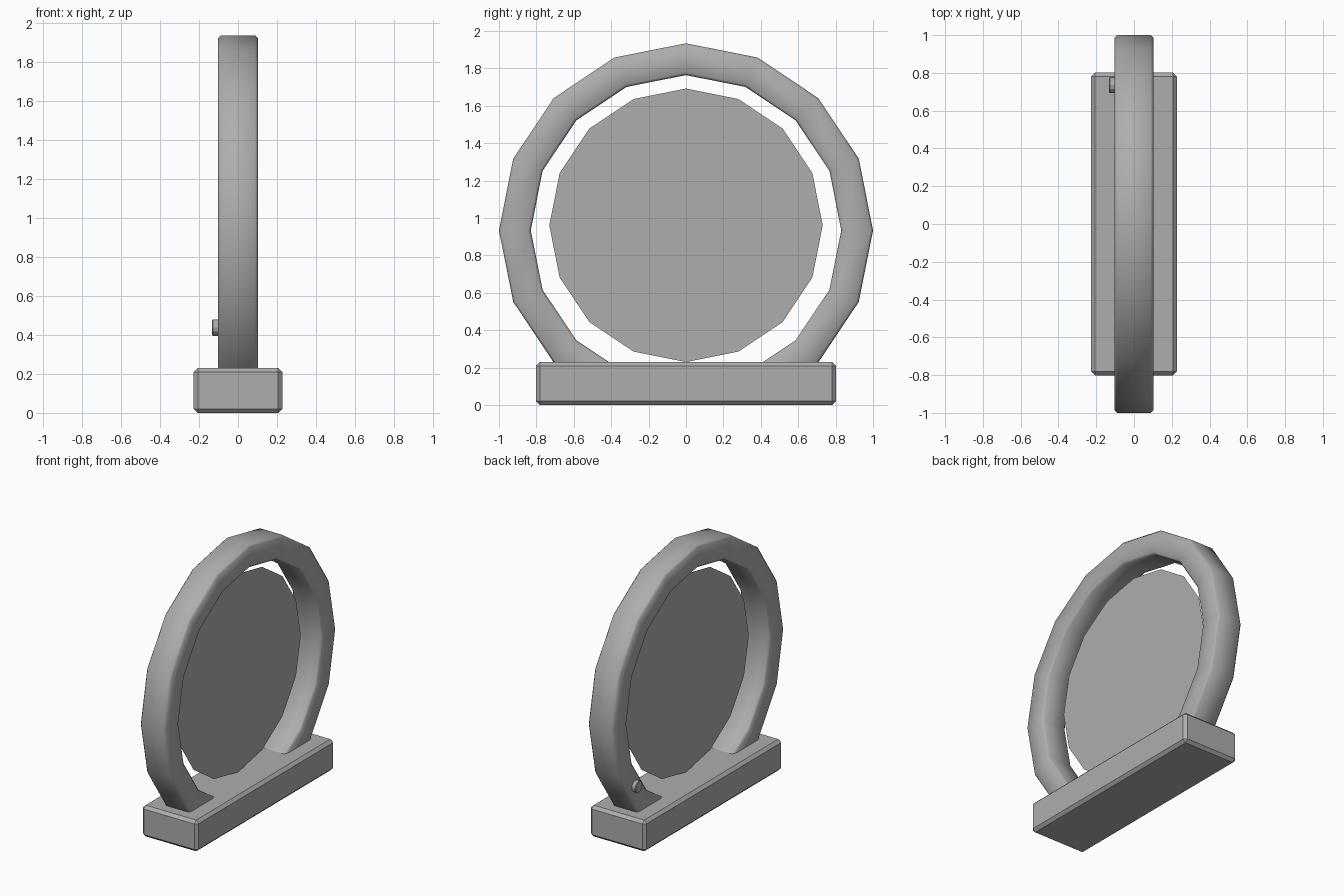
import bpy, bmesh
from math import pi, tau, sin, cos
from mathutils import Matrix

if "Cube" in bpy.data.objects:
    bpy.data.objects.remove(bpy.data.objects["Cube"])

grey = bpy.data.materials.new("dark_grey")
grey.diffuse_color = (0.42, 0.42, 0.42, 1)
grey.use_nodes = True
grey.node_tree.nodes["Principled BSDF"].inputs["Base Color"].default_value = grey.diffuse_color


def finish(name, bm, smooth=False):
    bmesh.ops.recalc_face_normals(bm, faces=bm.faces)
    for f in bm.faces:
        f.smooth = smooth
    me = bpy.data.meshes.new(name)
    bm.to_mesh(me)
    bm.free()
    me.materials.append(grey)
    ob = bpy.data.objects.new(name, me)
    bpy.context.collection.objects.link(ob)
    return ob


# Base: chamfered block
bm = bmesh.new()
bmesh.ops.create_cube(bm, size=1, matrix=Matrix.Translation((0, 0, 0.115))
                      @ Matrix.Diagonal((0.454, 1.605, 0.23, 1)))
bmesh.ops.bevel(bm, geom=bm.edges[:], offset=0.021, segments=1, affect='EDGES')
finish("base", bm)

# Ring: chamfered rectangular section turned in 16 steps, trimmed inside the base
R_IN, R_OUT, HALF, BEV, CZ, SIDES = 0.83, 1.0, 0.102, 0.014, 0.934, 16
section = []
for k, (r, x) in enumerate([(R_OUT - BEV, HALF - BEV), (R_IN + BEV, HALF - BEV),
                            (R_IN + BEV, BEV - HALF), (R_OUT - BEV, BEV - HALF)]):
    for s in range(2):
        a = (k + s) * pi / 2
        section.append((r + BEV * cos(a), x + BEV * sin(a)))
bm = bmesh.new()
loops = [[bm.verts.new((x, r * sin(tau * i / SIDES), CZ + r * cos(tau * i / SIDES)))
          for r, x in section] for i in range(SIDES)]
n = len(section)
for i in range(SIDES):
    a, b = loops[i], loops[(i + 1) % SIDES]
    for j in range(n):
        bm.faces.new((a[j], a[(j + 1) % n], b[(j + 1) % n], b[j]))
bmesh.ops.bisect_plane(bm, geom=bm.verts[:] + bm.edges[:] + bm.faces[:],
                       plane_co=(0, 0, 0.05), plane_no=(0, 0, 1), clear_inner=True)
finish("ring", bm, True)

# Inner disc: single flat 16-sided sheet
bm = bmesh.new()
bm.faces.new([bm.verts.new((0, 0.731 * cos(tau * i / 16), 0.961 + 0.731 * sin(tau * i / 16)))
              for i in range(16)])
finish("inner_disc", bm)

# Button on the back side of the ring
bm = bmesh.new()
bmesh.ops.create_cone(bm, cap_ends=True, segments=12, radius1=0.042, radius2=0.042, depth=0.06,
                      matrix=Matrix.Translation((-0.102, 0.735, 0.437)) @ Matrix.Rotation(-pi / 2, 4, 'Y'))
rim = [e for e in bm.edges if all(v.co.x < -0.12 for v in e.verts)]
bmesh.ops.bevel(bm, geom=rim, offset=0.004, segments=1, affect='EDGES')
finish("button", bm)
